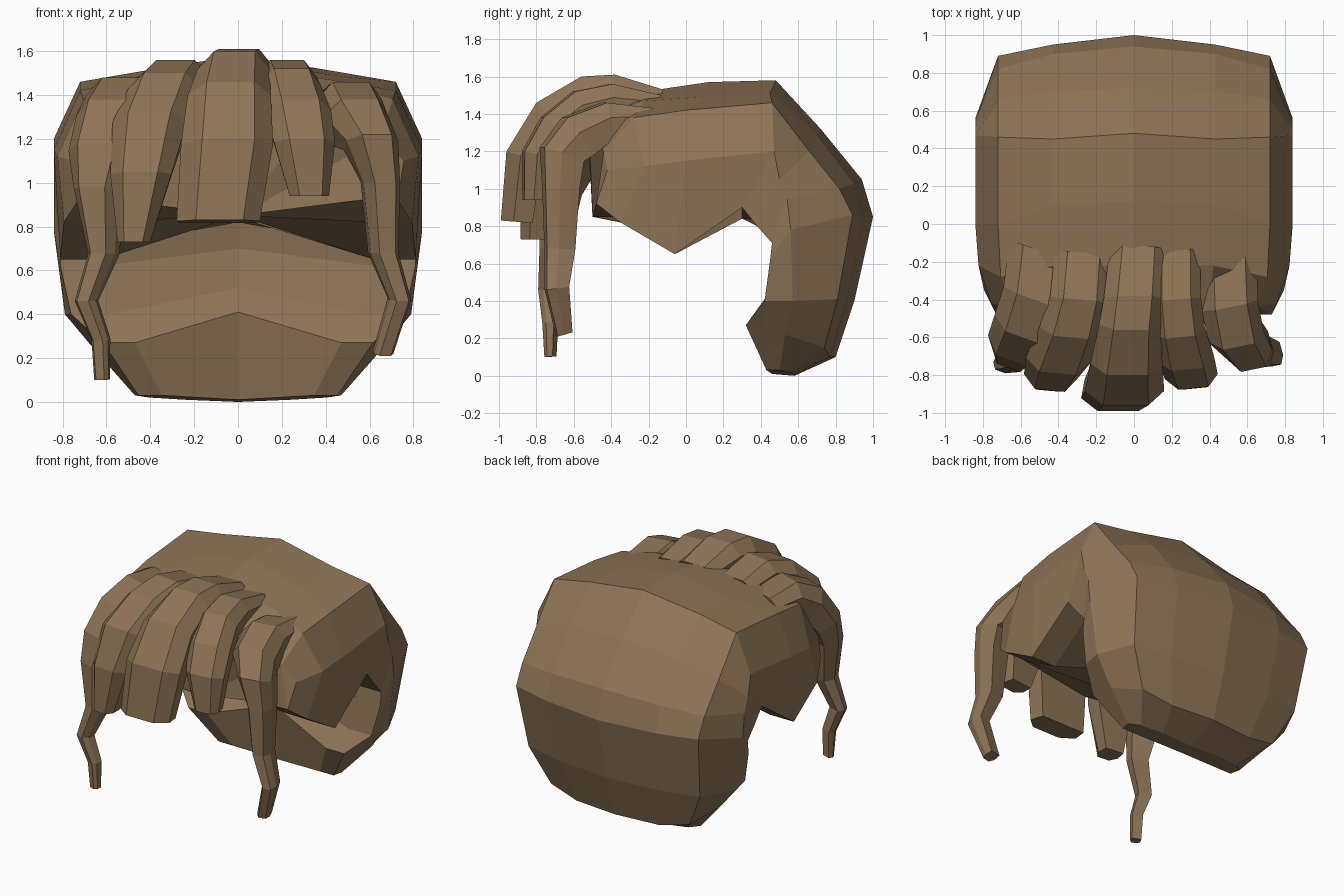
import bpy, bmesh, math
from mathutils import Vector

mat = bpy.data.materials.new("brown_hair")
mat.diffuse_color = (0.27, 0.175, 0.095, 1)


def loft(name, rings):
    """Skin closed rings of equal length and cap both ends."""
    bm = bmesh.new()
    vs = [[bm.verts.new(p) for p in r] for r in rings]
    n = len(vs[0])
    for a, b in zip(vs, vs[1:]):
        for i in range(n):
            j = (i + 1) % n
            bm.faces.new((a[i], a[j], b[j], b[i]))
    bm.faces.new(vs[0])
    bm.faces.new(vs[-1][::-1])
    bmesh.ops.triangulate(bm, faces=[f for f in bm.faces if len(f.verts) > 4])
    bmesh.ops.recalc_face_normals(bm, faces=bm.faces)
    me = bpy.data.meshes.new(name)
    bm.to_mesh(me)
    bm.free()
    me.materials.append(mat)
    ob = bpy.data.objects.new(name, me)
    bpy.context.collection.objects.link(ob)
    return ob


# Hair cap: side profiles (y, z) from hairline over the crown to the nape
crown = [(-.53, 1.42), (-.22, 1.52), (.12, 1.57), (.48, 1.58), (.72, 1.32),
         (.94, 1.05), (1, .85), (.9, .4), (.8, .1), (.58, 0)]
upper = [(-.52, 1.35), (-.22, 1.47), (.1, 1.49), (.45, 1.51), (.7, 1.29),
         (.9, 1.03), (.95, .85), (.86, .4), (.77, .1), (.58, .01)]
shoulder = [(-.44, 1.2), (-.28, 1.38), (0, 1.42), (.46, 1.46), (.66, 1.2),
            (.82, 1.0), (.89, .86), (.81, .41), (.74, .15), (.55, .02)]
side = [(-.42, 1.1), (-.22, 1.12), (0, 1.15), (.47, 1.2), (.5, 1.05),
        (.54, .95), (.56, .78), (.57, .4), (.53, .22), (.5, .03)]
edge = [(-.48, .92), (-.35, .82), (-.06, .65), (.3, .9), (.38, .8),
        (.46, .71), (.45, .62), (.42, .4), (.32, .27), (.43, .03)]
inner = [(-.5, .85), (-.35, .85), (-.06, .85), (.3, .84), (.42, .83),
         (.5, .82), (.54, .7), (.51, .52), (.42, .41), (.46, .01)]
lanes = [(.43, upper), (.72, shoulder), (.84, side), (.81, edge), (.62, edge)]
taper = [.9, .98, 1, 1, 1, 1, 1, .94, .76, .56]

rings = []
for k, t in enumerate(taper):
    right = [(x * t, *lane[k]) for x, lane in lanes]
    left = [(-x, y, z) for x, y, z in reversed(right)]
    rings.append([(0, *crown[k])] + right + [(0, *inner[k])] + left)
loft("hair_cap", rings)


def strand(name, path, yaw=0):
    """Faceted lock along points (x, y, z, width, thickness) of its outer face."""
    w = Vector((math.cos(yaw), math.sin(yaw), 0))
    pts = [Vector(p[:3]) for p in path]
    out = []
    for i, p in enumerate(path):
        d = (pts[min(i + 1, len(pts) - 1)] - pts[max(i - 1, 0)]).normalized()
        n = w.cross(d).normalized()
        sec = [(-.5, .4), (-.27, 0), (.3, 0), (.5, .4), (.45, 1), (-.45, 1)]
        out.append([pts[i] + w * a * p[3] + n * b * p[4] for a, b in sec])
    return loft(name, out)


# Fringe locks, broad and overlapping at the roots
strand("fringe_centre", [(.02, -.12, 1.53, .3, .1), (0, -.38, 1.61, .32, .2),
                         (-.02, -.56, 1.6, .33, .22), (-.04, -.8, 1.46, .38, .22),
                         (-.05, -.96, 1.2, .42, .2), (-.09, -.99, .83, .38, .17)])
strand("fringe_right", [(.22, -.14, 1.5, .26, .1), (.22, -.4, 1.56, .27, .18),
                        (.24, -.6, 1.52, .28, .2), (.28, -.77, 1.38, .3, .18),
                        (.31, -.87, 1.2, .28, .16), (.33, -.87, .94, .18, .12)], .1)
strand("fringe_left", [(-.27, -.15, 1.5, .3, .1), (-.29, -.4, 1.56, .31, .18),
                       (-.34, -.6, 1.5, .33, .2), (-.41, -.79, 1.32, .34, .2),
                       (-.45, -.88, 1.05, .28, .18), (-.48, -.88, .73, .15, .13)], -.1)

# Locks bridging the fringe and the temples
strand("temple_lock_left", [(-.5, -.14, 1.45, .34, .1), (-.53, -.4, 1.48, .35, .2),
                            (-.59, -.6, 1.38, .36, .24), (-.65, -.72, 1.18, .32, .22),
                            (-.67, -.76, .98, .22, .18), (-.64, -.77, .68, .13, .13),
                            (-.71, -.78, .46, .1, .09), (-.64, -.76, .28, .08, .07),
                            (-.63, -.75, .1, .07, .05)], -.35)
strand("temple_lock_right", [(.5, -.18, 1.43, .3, .1), (.51, -.44, 1.46, .3, .2),
                             (.55, -.65, 1.38, .3, .24), (.63, -.77, 1.22, .24, .22),
                             (.67, -.76, 1.0, .17, .18), (.68, -.75, .68, .13, .15),
                             (.75, -.75, .46, .1, .12), (.67, -.69, .21, .09, .08)], .2)
